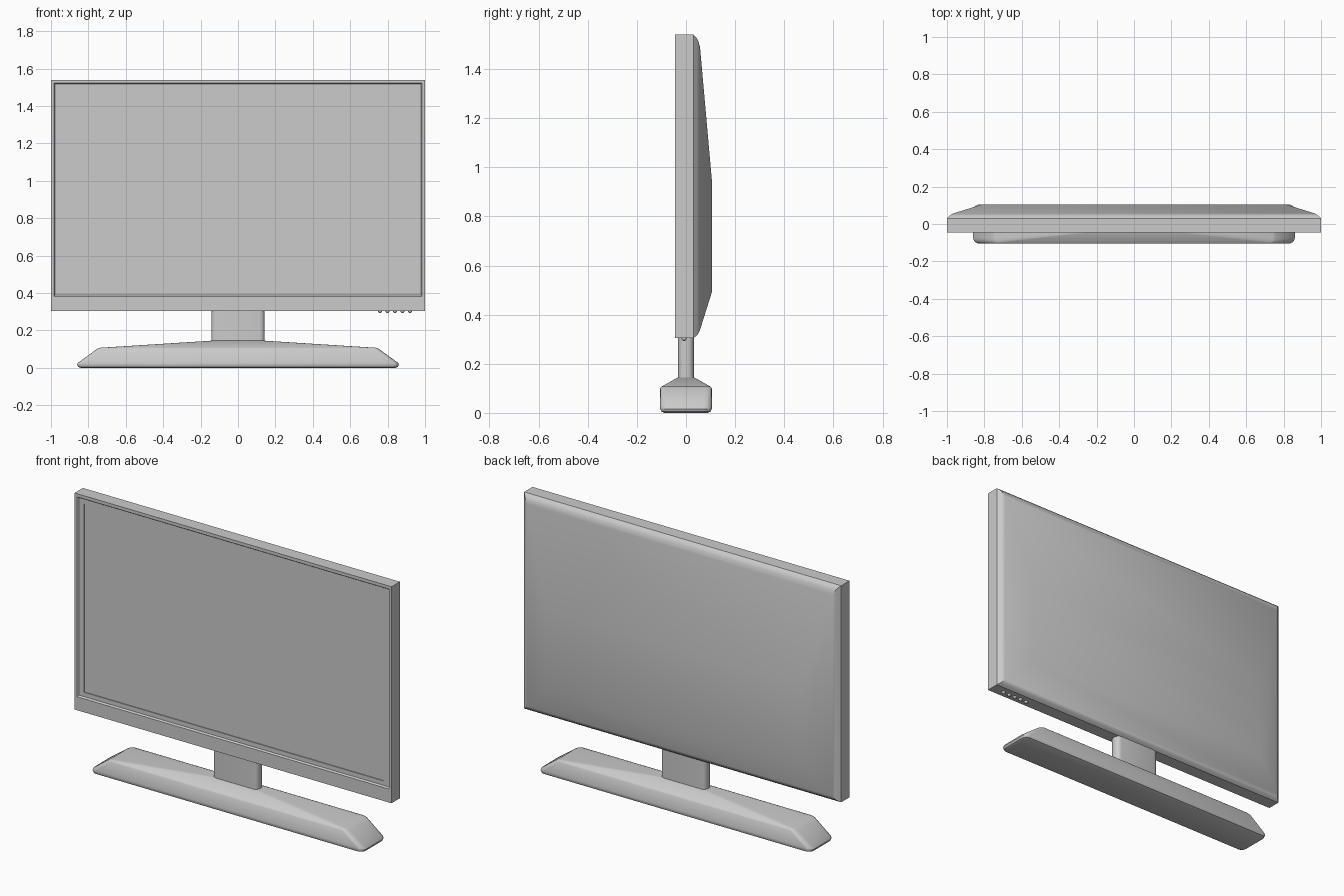
import bpy, bmesh, math

if "Cube" in bpy.data.objects:
    bpy.data.objects.remove(bpy.data.objects["Cube"])


def loft(name, rings, angle=30):
    """Skin a list of equal-length point rings and cap both ends."""
    bm = bmesh.new()
    loops = [[bm.verts.new(p) for p in ring] for ring in rings]
    for a, b in zip(loops, loops[1:]):
        for i in range(len(a)):
            j = (i + 1) % len(a)
            bm.faces.new((a[i], a[j], b[j], b[i]))
    bm.faces.new(loops[0])
    bm.faces.new(loops[-1])
    bmesh.ops.recalc_face_normals(bm, faces=bm.faces)
    me = bpy.data.meshes.new(name)
    bm.to_mesh(me)
    bm.free()
    ob = bpy.data.objects.new(name, me)
    bpy.context.collection.objects.link(ob)
    smooth(ob, angle)
    return ob


def smooth(ob, angle=30):
    bpy.ops.object.select_all(action='DESELECT')
    ob.select_set(True)
    bpy.context.view_layer.objects.active = ob
    bpy.ops.object.shade_smooth_by_angle(angle=math.radians(angle))


def upright_rect(hx, z0, z1, y):
    return [(-hx, y, z0), (hx, y, z0), (hx, y, z1), (-hx, y, z1)]


def round_rect(hx, hy, r, z, seg=4):
    """Horizontal rounded rectangle at height z."""
    pts = []
    for k, (sx, sy) in enumerate(((1, 1), (-1, 1), (-1, -1), (1, -1))):
        for i in range(seg + 1):
            a = math.pi / 2 * (k + i / seg)
            pts.append((sx * (hx - r) + r * math.cos(a),
                        sy * (hy - r) + r * math.sin(a), z))
    return pts


# Screen housing: display, recessed bezel, frame, tapered back
loft("screen_housing", [upright_rect(*r) for r in (
    (0.945, 0.415, 1.490, -0.033),
    (0.945, 0.415, 1.490, -0.038),
    (0.978, 0.390, 1.517, -0.038),
    (0.984, 0.382, 1.522, -0.045),
    (1.000, 0.305, 1.540, -0.045),
    (1.000, 0.305, 1.540, 0.030),
    (0.986, 0.315, 1.527, 0.044),
    (0.978, 0.323, 1.514, 0.050),
    (0.965, 0.338, 1.490, 0.057),
    (0.810, 0.490, 0.950, 0.105),
)])

# Neck between base and screen
loft("neck", [round_rect(0.143, 0.032, 0.027, z) for z in (0.13, 0.315)])

# Base: rolled bottom edge, sloping ends, shallow hipped top
loft("base", [round_rect(*r) for r in (
    (0.842, 0.088, 0.022, 0.000),
    (0.855, 0.100, 0.030, 0.005),
    (0.860, 0.105, 0.033, 0.016),
    (0.857, 0.105, 0.033, 0.026),
    (0.755, 0.105, 0.025, 0.100),
    (0.742, 0.100, 0.022, 0.107),
    (0.143, 0.032, 0.020, 0.145),
)], 40)

# Control buttons under the lower right edge
for i in range(5):
    bpy.ops.mesh.primitive_uv_sphere_add(
        segments=16, ring_count=8, radius=0.011,
        location=(0.76 + 0.04 * i, -0.008, 0.304))
    button = bpy.context.object
    button.name = f"button_{i + 1}"
    smooth(button, 60)
